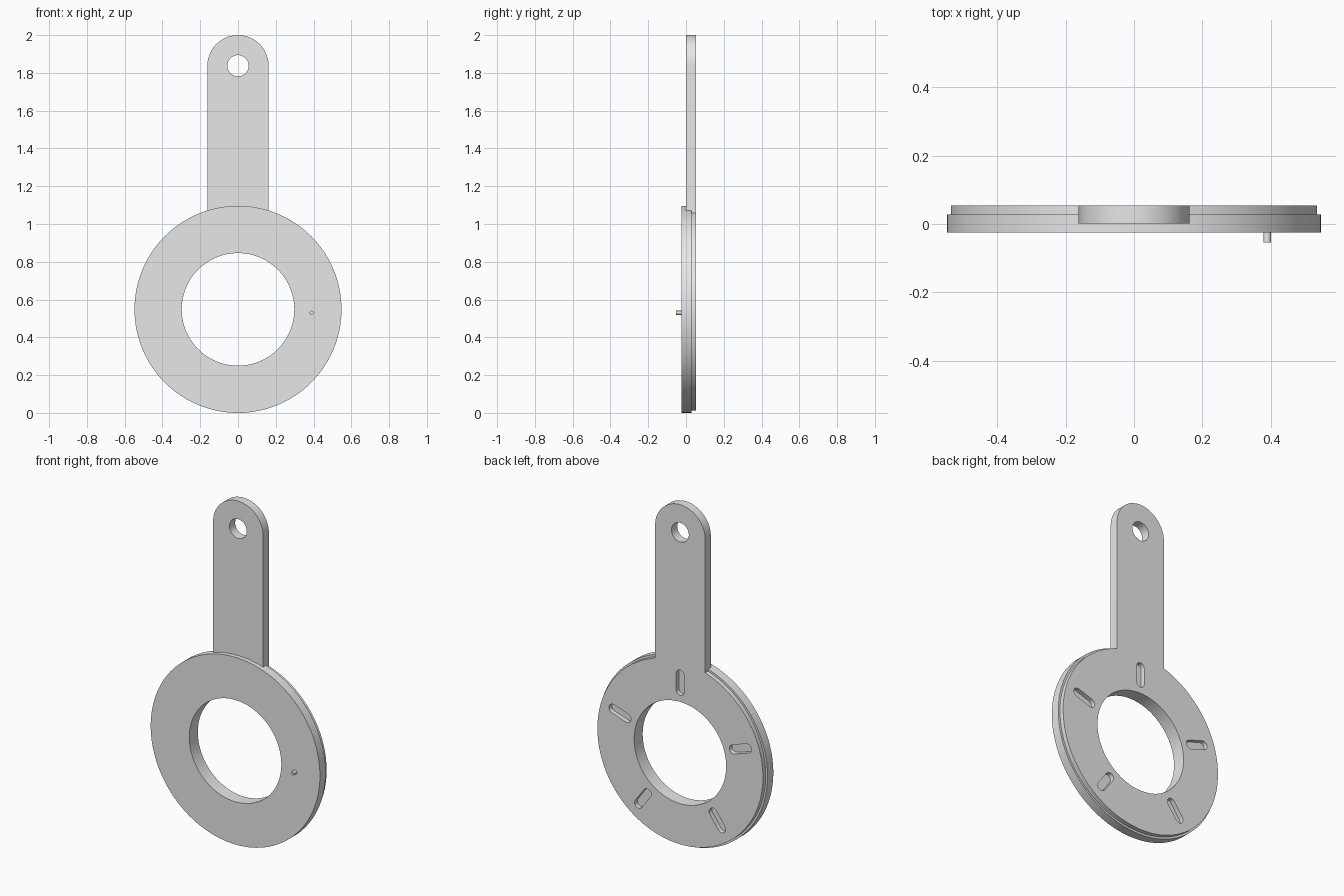
import bpy, bmesh, math
from math import sin, cos, pi

if "Cube" in bpy.data.objects:
    bpy.data.objects.remove(bpy.data.objects["Cube"])

ZC = 0.548                    # ring centre height
R_FRONT, R_BACK, R_BORE = 0.548, 0.536, 0.298
W = 0.162                     # handle half width
Z_EYE = 2.0 - W               # handle eye centre height
Y_FRONT, Y_HANDLE, Y_STEP, Y_BACK = -0.025, 0.001, 0.028, 0.054

grey = bpy.data.materials.new("grey")
grey.diffuse_color = (0.8, 0.8, 0.8, 1)
grey.use_nodes = True
grey.node_tree.nodes["Principled BSDF"].inputs["Base Color"].default_value = grey.diffuse_color


def arc(cx, cz, r, a0, a1, n):
    """Points on an arc in the xz plane, both ends included."""
    return [(cx + r * cos(a0 + (a1 - a0) * i / n),
             cz + r * sin(a0 + (a1 - a0) * i / n)) for i in range(n + 1)]


def circle(cx, cz, r, n):
    return arc(cx, cz, r, 0, 2 * pi, n)[:-1]


def prism(name, outline, y0, y1):
    """Extrude an xz outline from y0 to y1."""
    bm = bmesh.new()
    face = bm.faces.new([bm.verts.new((x, y0, z)) for x, z in outline])
    out = bmesh.ops.extrude_face_region(bm, geom=[face])["geom"]
    bmesh.ops.translate(bm, vec=(0, y1 - y0, 0),
                        verts=[v for v in out if isinstance(v, bmesh.types.BMVert)])
    bmesh.ops.recalc_face_normals(bm, faces=bm.faces)
    mesh = bpy.data.meshes.new(name)
    bm.to_mesh(mesh)
    bm.free()
    mesh.materials.append(grey)
    obj = bpy.data.objects.new(name, mesh)
    bpy.context.collection.objects.link(obj)
    return obj


def combine(target, tool, operation):
    """Apply an exact boolean and remove the tool."""
    mod = target.modifiers.new("boolean", 'BOOLEAN')
    mod.object, mod.operation, mod.solver = tool, operation, 'EXACT'
    bpy.context.view_layer.objects.active = target
    bpy.ops.object.modifier_apply(modifier=mod.name)
    bpy.data.objects.remove(tool)


def shade(obj):
    bpy.ops.object.select_all(action='DESELECT')
    obj.select_set(True)
    bpy.context.view_layer.objects.active = obj
    bpy.ops.object.shade_smooth_by_angle(angle=math.radians(30))


# Front flange and the back plate that runs up into the handle
body = prism("ring_with_handle", circle(0, ZC, R_FRONT, 128), Y_FRONT, Y_STEP)
a = math.acos(W / R_BACK)
keyhole = arc(0, Z_EYE, W, 0, pi, 40) + arc(0, ZC, R_BACK, pi - a, 2 * pi + a, 112)
combine(body, prism("back_plate", keyhole, Y_HANDLE, Y_BACK), 'UNION')

# Central bore and hanging eye
combine(body, prism("bore_cutter", circle(0, ZC, R_BORE, 96), -0.2, 0.2), 'DIFFERENCE')
combine(body, prism("eye_cutter", circle(0, Z_EYE, 0.056, 48), -0.2, 0.2), 'DIFFERENCE')

# Five radial blind slots in the back face
R_SLOT, HALF, SR = 0.41, 0.048, 0.026
for k in range(5):
    t = 2 * pi * k / 5
    slot = arc(0, R_SLOT + HALF, SR, 0, pi, 10) + arc(0, R_SLOT - HALF, SR, pi, 2 * pi, 10)
    slot = [(x * cos(t) - z * sin(t), ZC + x * sin(t) + z * cos(t)) for x, z in slot]
    combine(body, prism("slot_cutter", slot, Y_STEP, 0.2), 'DIFFERENCE')
shade(body)

# Small pin on the front face
pin = prism("front_pin", circle(0.39, 0.53, 0.011, 16), -0.054, Y_FRONT + 0.003)
shade(pin)
